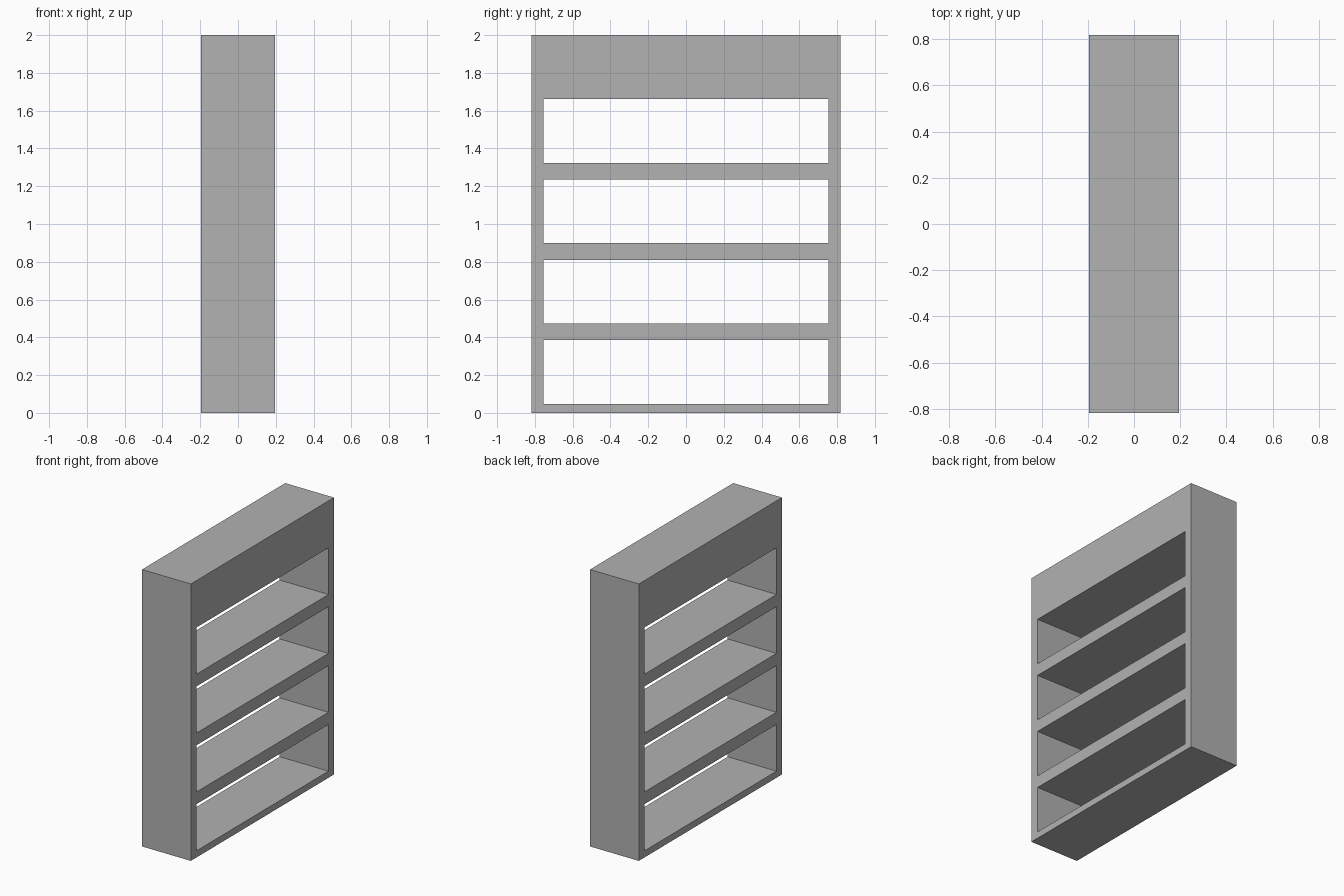
import bpy, bmesh

if "Cube" in bpy.data.objects:
    bpy.data.objects.remove(bpy.data.objects["Cube"])

DEPTH, HALF_W, HEIGHT = 0.39, 0.817, 2.0
INNER_W = 0.754                      # half width of the openings
FIRST, STEP, OPEN_H, COUNT = 0.048, 0.4253, 0.337, 4

# grid lines of the front: uprights across y, shelves up z
ys = [-HALF_W, -INNER_W, INNER_W, HALF_W]
zs = [0.0]
for i in range(COUNT):
    zs += [FIRST + i * STEP, FIRST + i * STEP + OPEN_H]
zs.append(HEIGHT)

# flat frame with open bays, left out where a bay sits
bm = bmesh.new()
grid = [[bm.verts.new((0, y, z)) for z in zs] for y in ys]
for i in range(len(ys) - 1):
    for j in range(len(zs) - 1):
        if i == 1 and j % 2 == 1:
            continue
        bm.faces.new((grid[i][j], grid[i + 1][j], grid[i + 1][j + 1], grid[i][j + 1]))

mesh = bpy.data.meshes.new("shelf_unit")
bm.to_mesh(mesh)
bm.free()
shelf = bpy.data.objects.new("shelf_unit", mesh)
bpy.context.collection.objects.link(shelf)

# dark grey finish
grey = bpy.data.materials.new("dark_grey")
grey.diffuse_color = (0.445, 0.445, 0.445, 1)
grey.use_nodes = True
grey.node_tree.nodes["Principled BSDF"].inputs["Base Color"].default_value = grey.diffuse_color
mesh.materials.append(grey)

# thicken evenly to the full depth: uprights, shelves, base and deep header in one body
solid = shelf.modifiers.new("depth", 'SOLIDIFY')
solid.thickness = DEPTH
solid.offset = 0
